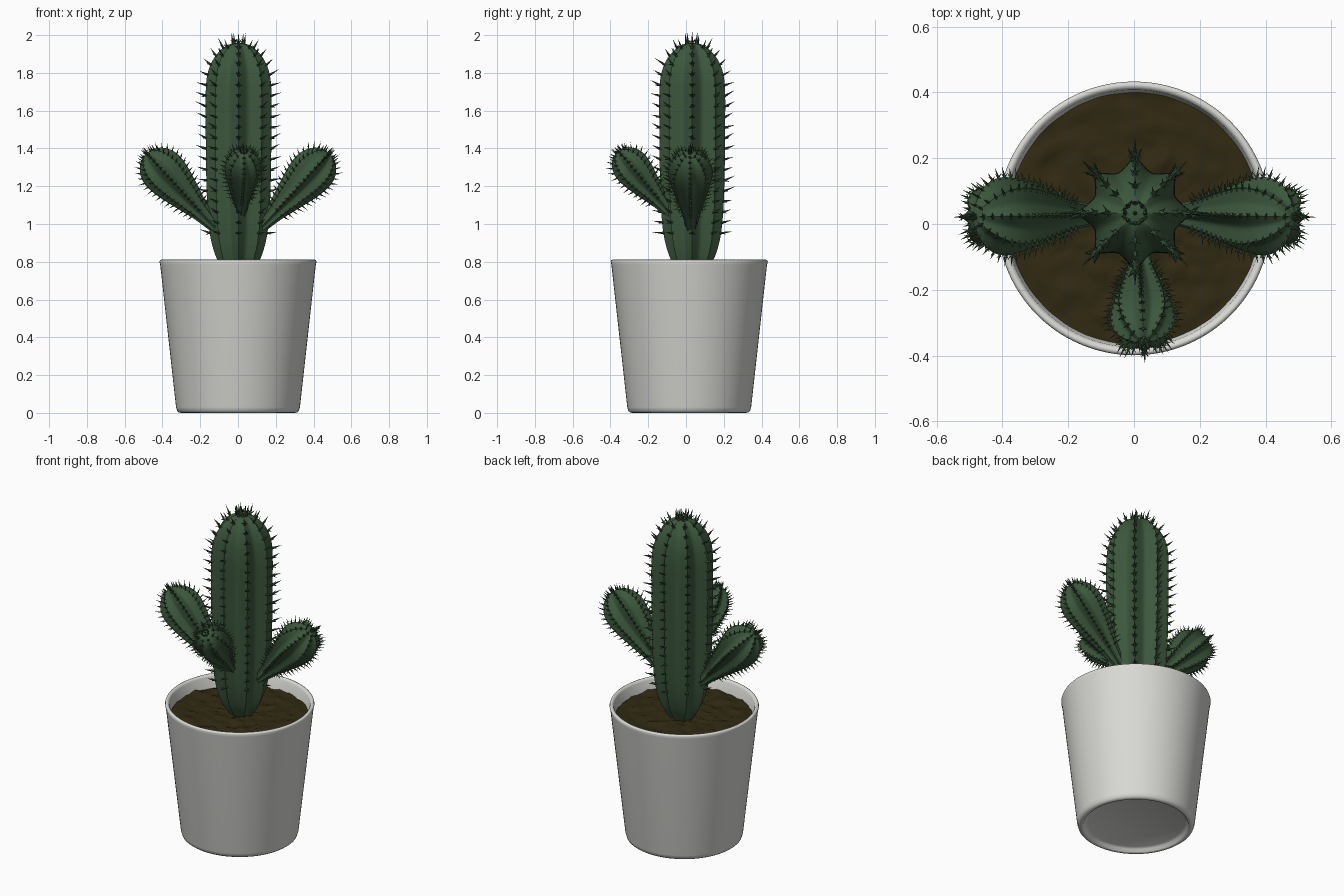
import bpy, bmesh, math, random
from mathutils import Vector, noise

if "Cube" in bpy.data.objects:
    bpy.data.objects.remove(bpy.data.objects["Cube"])

random.seed(4)
TAU = 2 * math.pi


def material(name, rgb):
    m = bpy.data.materials.new(name)
    m.diffuse_color = (*rgb, 1)
    m.use_nodes = True
    m.node_tree.nodes["Principled BSDF"].inputs["Base Color"].default_value = m.diffuse_color
    return m


WHITE = material("white ceramic", (0.70, 0.70, 0.67))
SOIL = material("dark soil", (0.030, 0.022, 0.006))
GREEN = material("cactus green", (0.045, 0.095, 0.046))


def finish(bm, name, mat, angle=40):
    bmesh.ops.remove_doubles(bm, verts=bm.verts, dist=1e-5)
    bmesh.ops.recalc_face_normals(bm, faces=bm.faces)
    me = bpy.data.meshes.new(name)
    bm.to_mesh(me)
    bm.free()
    me.materials.append(mat)
    me.shade_smooth()
    me.set_sharp_from_angle(angle=math.radians(angle))
    ob = bpy.data.objects.new(name, me)
    bpy.context.collection.objects.link(ob)
    return ob


def skin(bm, rings):
    """Bridge closed rings of points with quads."""
    rows = [[bm.verts.new(p) for p in r] for r in rings]
    for a, b in zip(rows, rows[1:]):
        n = len(a)
        for i in range(n):
            j = (i + 1) % n
            bm.faces.new((a[i], a[j], b[j], b[i]))
    return rows


def smooth_profile(pts, steps=6):
    """Catmull-Rom curve through (height, radius) points."""
    p = [Vector(q) for q in [pts[0], *pts, pts[-1]]]
    out = []
    for i in range(1, len(p) - 2):
        a, b, c, d = p[i - 1:i + 3]
        for k in range(steps):
            t = k / steps
            out.append(0.5 * (2 * b + (c - a) * t + (2 * a - 5 * b + 4 * c - d) * t * t
                              + (3 * b - a - 3 * c + d) * t ** 3))
    return out + [p[-1]]


def spine(bm, base, direction, length, radius):
    d = direction.normalized()
    u = d.orthogonal().normalized()
    w = d.cross(u)
    start = base - d * 0.008
    foot = [bm.verts.new(start + radius * (u * math.cos(k * TAU / 5) + w * math.sin(k * TAU / 5)))
            for k in range(5)]
    tip = bm.verts.new(base + d * length)
    for k in range(5):
        bm.faces.new((foot[k], foot[(k + 1) % 5], tip))
    bm.faces.new(foot[::-1])


def cactus_part(name, base, axis, side, profile, depth, spacing, first, length, ribs=8):
    """Ribbed stem along an axis, with rows of spines on the ribs."""
    base, a = Vector(base), Vector(axis).normalized()
    u = Vector(side)
    u = (u - a * u.dot(a)).normalized()
    v = a.cross(u)
    prof = smooth_profile(profile)
    seg = 10

    def radial(ang):
        return u * math.cos(ang) + v * math.sin(ang)

    def rib(i):
        t = abs((i % seg) / seg * 2 - 1)          # 1 on the rib, 0 in the valley
        return 1 - depth * (1 - t ** 1.7)

    bm = bmesh.new()
    n = seg * ribs
    rows = skin(bm, [[base + a * h + radial(i * TAU / n) * max(r, 0.0005) * rib(i) for i in range(n)]
                     for h, r in prof])
    bm.faces.new(rows[0][::-1])
    bm.faces.new(rows[-1])
    finish(bm, name, GREEN)

    # spines, evenly spaced along the profile
    bm = bmesh.new()
    dist, goal = 0, first
    for p, q in zip(prof, prof[1:]):
        step = (q - p).length
        while step > 0 and goal <= dist + step:
            h, r = p.lerp(q, (goal - dist) / step)
            th, tr = (q - p).normalized()
            for k in range(ribs):
                ang = k * TAU / ribs
                e = radial(ang)
                w = a.cross(e)
                pos = base + a * h + e * r
                out = e * th - a * tr
                ln = length * random.uniform(0.8, 1.15)
                spine(bm, pos, out + a * random.uniform(0.2, 0.6), ln, length * 0.15)
                for s in (-1, 1):
                    spine(bm, pos, out * 0.8 + w * s * 0.75 + a * random.uniform(-0.3, 0.4),
                          ln * 0.55, length * 0.12)
            goal += spacing
        dist += step
    tip = base + a * prof[-1][0]
    spine(bm, tip, a, length * 0.8, length * 0.15)
    finish(bm, name + "_spines", GREEN)


# pot: outer wall, rounded rim, inner wall, recessed foot
CY = 0.017
pot = [(0, 0.025), (0.27, 0.025), (0.285, 0.018), (0.292, 0.004), (0.300, 0), (0.312, 0.002),
       (0.322, 0.010), (0.328, 0.03), (0.412, 0.785), (0.416, 0.800), (0.413, 0.808), (0.406, 0.811),
       (0.397, 0.808), (0.391, 0.798), (0.375, 0.68), (0, 0.68)]
bm = bmesh.new()
skin(bm, [[(r * math.cos(i * TAU / 96), CY + r * math.sin(i * TAU / 96), z) for i in range(96)]
          for r, z in pot])
finish(bm, "pot", WHITE, 50)

# soil: lumpy disc
bm = bmesh.new()
rings = []
for j in range(31):
    r = 0.384 * j / 30
    ring = []
    for i in range(96):
        x, y = r * math.cos(i * TAU / 96), r * math.sin(i * TAU / 96)
        z = 0.737 + 0.012 * noise.noise((x * 16, y * 16, 3)) + 0.006 * noise.noise((x * 45, y * 45, 7))
        ring.append((x, CY + y, z))
    rings.append(ring)
skin(bm, rings)
finish(bm, "soil", SOIL, 60)

# main column
cactus_part("cactus_trunk", (0.003, 0.033, 0), (0, 0, 1), (1, 0, 0),
            [(0.70, 0.04), (0.75, 0.075), (0.82, 0.117), (0.92, 0.147), (1.05, 0.163), (1.25, 0.171),
             (1.5, 0.174), (1.7, 0.174), (1.80, 0.163), (1.87, 0.135), (1.92, 0.095), (1.95, 0.05),
             (1.96, 0)],
            depth=0.24, spacing=0.056, first=0.28, length=0.055)


# side arms
def arm(name, base, tip, radius):
    d = Vector(tip) - Vector(base)
    shape = [(0, 0.25), (0.2, 0.42), (0.4, 0.67), (0.6, 0.91), (0.75, 1.0), (0.86, 0.9),
             (0.94, 0.65), (0.985, 0.33), (1, 0)]
    cactus_part(name, base, d, (0, 0, 1), [(t * d.length, r * radius) for t, r in shape],
                depth=0.24, spacing=0.028, first=0.13, length=0.034)


for label, s in (("left", -1), ("right", 1)):
    arm("cactus_arm_" + label, (s * 0.12, 0.028, 0.98), (s * 0.485, 0.022, 1.375), 0.119)
arm("cactus_arm_front", (0.015, -0.07, 1.04), (0.03, -0.36, 1.385), 0.098)
